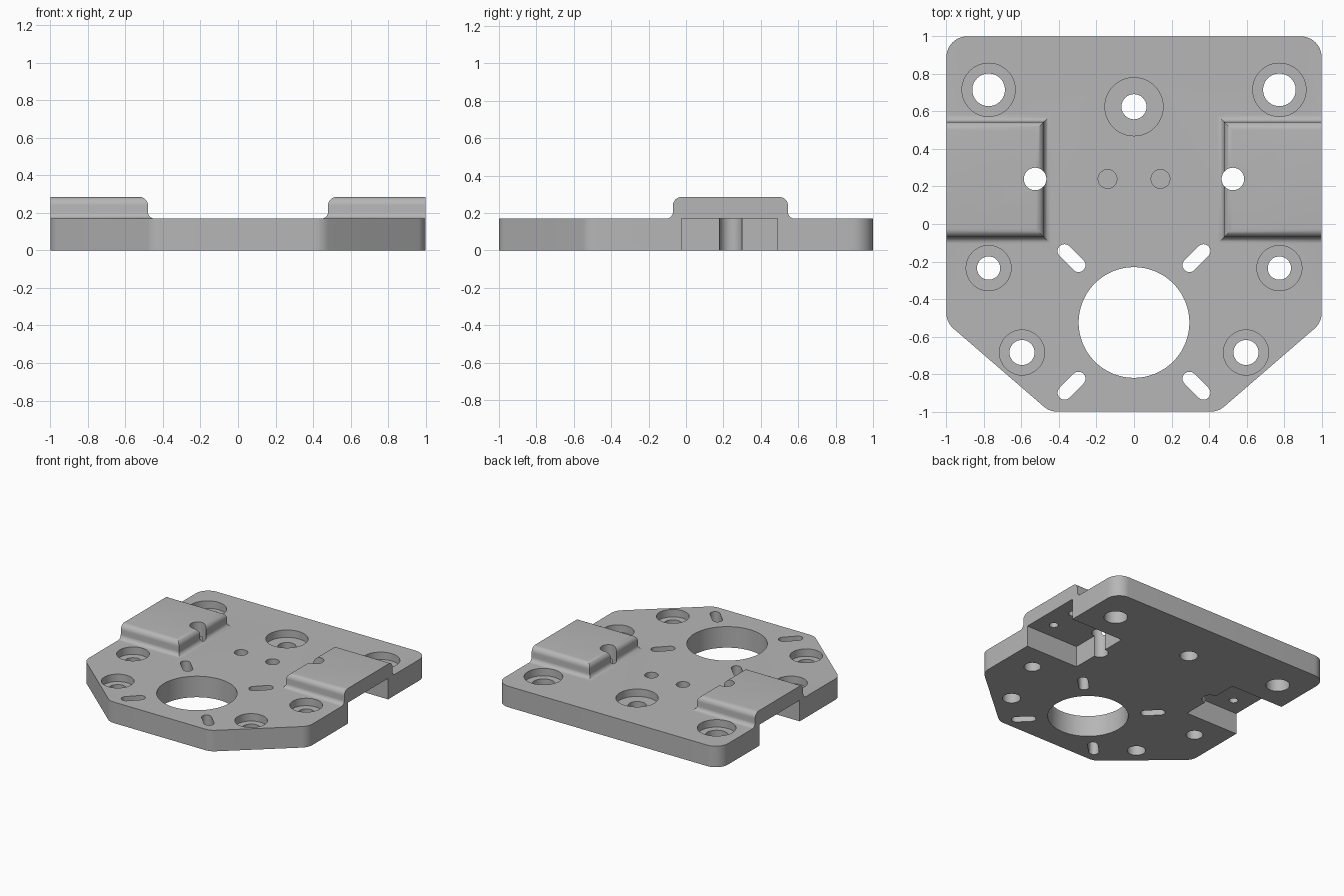
import bpy, bmesh, math
from mathutils import Vector

if "Cube" in bpy.data.objects:
    bpy.data.objects.remove(bpy.data.objects["Cube"], do_unlink=True)

PLATE_TOP, PAD_TOP = 0.17, 0.285

metal = bpy.data.materials.new("grey metal")
metal.use_nodes = True
grey = (0.47, 0.47, 0.47, 1)
metal.diffuse_color = grey
metal.node_tree.nodes["Principled BSDF"].inputs["Base Color"].default_value = grey


def loft(name, rings):
    """Solid through a stack of rings with equal point counts."""
    bm = bmesh.new()
    loops = [[bm.verts.new(p) for p in ring] for ring in rings]
    n = len(loops[0])
    for low, high in zip(loops, loops[1:]):
        for i in range(n):
            j = (i + 1) % n
            bm.faces.new((low[i], low[j], high[j], high[i]))
    bm.faces.new(loops[0][::-1])
    bm.faces.new(loops[-1])
    bmesh.ops.recalc_face_normals(bm, faces=bm.faces)
    mesh = bpy.data.meshes.new(name)
    bm.to_mesh(mesh)
    bm.free()
    mesh.materials.append(metal)
    obj = bpy.data.objects.new(name, mesh)
    bpy.context.collection.objects.link(obj)
    return obj


def prism(name, outline, z0, z1):
    return loft(name, [[(x, y, z) for x, y in outline] for z in (z0, z1)])


def rounded(corners, radius, steps=10):
    """Outline with every convex corner turned into an arc."""
    points = []
    for i, corner in enumerate(corners):
        c = Vector(corner)
        a = (Vector(corners[i - 1]) - c).normalized()
        b = (Vector(corners[(i + 1) % len(corners)]) - c).normalized()
        half = a.angle(b) / 2
        centre = c + (a + b).normalized() * radius / math.sin(half)
        start = c + a * radius / math.tan(half) - centre
        end = c + b * radius / math.tan(half) - centre
        sweep = math.pi - 2 * half
        for k in range(steps + 1):
            t = k / steps * sweep
            p = (start * math.sin(sweep - t) + end * math.sin(t)) / math.sin(sweep)
            points.append(tuple(centre + p))
    return points


def circle(x, y, r, n=48):
    return [(x + r * math.cos(math.tau * i / n), y + r * math.sin(math.tau * i / n))
            for i in range(n)]


def slot(x, y, half, r, angle, n=12):
    points = []
    for side in (0, math.pi):
        cx, cy = x + half * math.cos(angle + side), y + half * math.sin(angle + side)
        for k in range(n + 1):
            a = angle + side - math.pi / 2 + math.pi * k / n
            points.append((cx + r * math.cos(a), cy + r * math.sin(a)))
    return points


def combine(target, tool, operation):
    tool.hide_render = True
    mod = target.modifiers.new(operation.lower(), 'BOOLEAN')
    mod.operation, mod.solver, mod.object = operation, 'EXACT', tool
    bpy.context.view_layer.objects.active = target
    bpy.ops.object.modifier_apply(modifier=mod.name)
    bpy.data.objects.remove(tool, do_unlink=True)


def cut(outline, z0=-0.1, z1=0.5):
    combine(plate, prism("cutter", outline, z0, z1), 'DIFFERENCE')


# Base plate with rounded corners and two clipped front corners
half_outline = [(0.45, -1), (1, -0.525), (1, 1)]
outline = half_outline + [(-x, y) for x, y in reversed(half_outline)]
plate = prism("mounting_plate", rounded(outline, 0.11), 0, PLATE_TOP)

# Raised side pads: foot fillet, upright wall, rounded top edge, mitred corners
foot, edge, steps = 0.035, 0.045, 8
quarter = [math.pi / 2 * k / steps for k in range(steps + 1)]
profile = [(foot, 0.08)]
profile += [(foot - foot * math.sin(a), PLATE_TOP + foot - foot * math.cos(a)) for a in quarter]
profile += [(edge * math.cos(a) - edge, PAD_TOP - edge + edge * math.sin(a)) for a in quarter]
for s in (-1, 1):
    rings = [[(s * (0.48 - o), -0.07 - o, z), (s, -0.07 - o, z),
              (s, 0.545 + o, z), (s * (0.48 - o), 0.545 + o, z)] for o, z in profile]
    combine(plate, loft("side_pad", rings), 'UNION')

# Pockets under the pads, with blind holes in their ceilings
for s in (-1, 1):
    cut([(s * 0.53, -0.025), (s * 1.2, -0.025), (s * 1.2, 0.49), (s * 0.53, 0.49)],
        -0.1, PLATE_TOP)
    for y in (0.11, 0.33):
        cut(circle(s * 0.86, y, 0.033, 24), 0.1, 0.23)

# Large bore
cut(circle(0, -0.525, 0.295, 96))

# Counterbored screw holes: x, y, counterbore radius, hole radius
screws = [(0, 0.625, 0.155, 0.067)]
for s in (-1, 1):
    screws += [(s * 0.775, 0.715, 0.142, 0.087),
               (s * 0.775, -0.235, 0.12, 0.062),
               (s * 0.597, -0.685, 0.12, 0.067)]
for x, y, bore, hole in screws:
    cut(circle(x, y, bore), PLATE_TOP - 0.06, 0.5)
    cut(circle(x, y, hole))

for s in (-1, 1):
    # Through holes at the pad edges and blind pin holes
    cut(circle(s * 0.527, 0.24, 0.06))
    cut(circle(s * 0.141, 0.24, 0.05), PLATE_TOP - 0.08, 0.5)
    # Diagonal slots around the bore
    for t in (-1, 1):
        cut(slot(s * 0.333, -0.522 + t * 0.34, 0.053, 0.037, s * t * math.pi / 4))

bpy.ops.object.select_all(action='DESELECT')
plate.select_set(True)
bpy.context.view_layer.objects.active = plate
bpy.ops.object.shade_smooth_by_angle(angle=math.radians(30))
